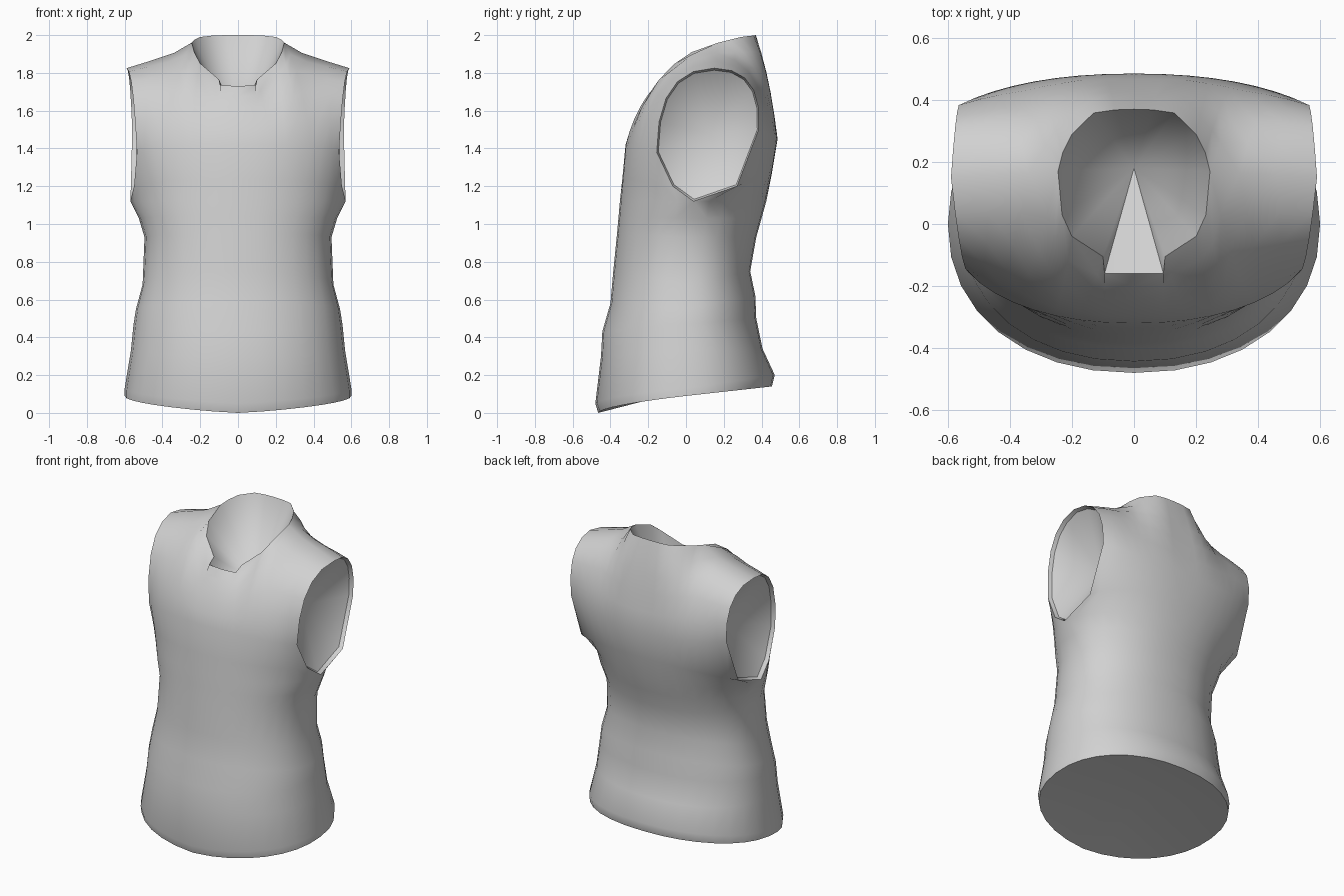
import bpy
import bmesh
from math import sin, cos, radians
from mathutils import Vector

default_cube = bpy.data.objects.get("Cube")
if default_cube:
    bpy.data.objects.remove(default_cube, do_unlink=True)

COLUMNS = 8
CURVE_STEPS = 5

# Torso rows below the armpit:
# half width, side y, side z, front y, front z, back y, back z
TORSO = [
    (.60, 0, .09, -.465, 0, .455, .14),
    (.60, 0, .13, -.48, .05, .47, .2),
    (.567, 0, .33, -.45, .3, .405, .34),
    (.553, 0, .47, -.443, .43, .372, .5),
    (.54, 0, .55, -.40, .58, .367, .62),
    (.505, 0, .68, -.385, .75, .34, .75),
    (.495, .01, .93, -.365, .95, .372, .93),
    (.525, .03, 1.03, -.357, 1.04, .4, 1.03),
    (.57, .04, 1.12, -.35, 1.12, .425, 1.12),
]

# Chest rows beside the armhole: half width, rim y, rim z, middle y, middle z, sweep
FRONT_CHEST = [(.55, -.07, 1.2, -.337, 1.24, 72), (.535, -.155, 1.38, -.32, 1.42, 62)]
BACK_CHEST = [(.567, .27, 1.2, .455, 1.27, 65), (.56, .385, 1.5, .485, 1.45, 50)]

# Neck rim from the middle to the shoulder, then the shoulder seam
FRONT_NECK = [(0, -.16, 1.73), (.095, -.16, 1.735), (.1, -.105, 1.765),
              (.2, -.04, 1.85), (.232, .03, 1.91)]
BACK_NECK = [(0, .37, 2), (.06, .368, 2), (.13, .358, 1.998),
             (.2, .29, 1.99), (.23, .23, 1.975)]
SHOULDER = [(.245, .17, 1.96), (.34, .165, 1.905), (.46, .16, 1.865), (.59, .15, 1.825)]


def mix(a, b, t):
    return a + (b - a) * t


def cross_row(width, side_y, side_z, mid_y, mid_z, sweep, rise=1):
    """Rounded row of points from the middle of the panel to its side."""
    full = radians(sweep)
    points = []
    for i in range(COLUMNS + 1):
        angle = full * i / COLUMNS
        across = (sin(angle) / sin(full)) ** .92
        depth = (1 - max(cos(angle), 0) ** .92) / (1 - max(cos(full), 0) ** .92)
        points.append(Vector((width * across, mix(mid_y, side_y, depth),
                              mix(mid_z, side_z, depth ** rise))))
    return points


def panel_rows(is_front):
    """All rows of one half panel, from hem to neck and shoulder."""
    rows = []
    for width, side_y, side_z, front_y, front_z, back_y, back_z in TORSO:
        mid_y, mid_z = (front_y, front_z) if is_front else (back_y, back_z)
        sweep = 82 if side_z > 1.1 else 90
        rise = .6 if is_front and side_z < .2 else 1
        rows.append(cross_row(width, side_y, side_z, mid_y, mid_z, sweep, rise))
    for row in FRONT_CHEST if is_front else BACK_CHEST:
        rows.append(cross_row(*row))

    # Curve each column over the chest to the neck or the shoulder seam
    start = rows[-1]
    end = [Vector(p) for p in (FRONT_NECK if is_front else BACK_NECK) + SHOULDER]
    for step in range(1, CURVE_STEPS + 1):
        t = step / CURVE_STEPS
        row = []
        for i, (a, b) in enumerate(zip(start, end)):
            s = i / COLUMNS
            pull_y = mix(.3, 0, s) if is_front else mix(.36, -.1, s)
            pull_z = mix(.58, 1, s ** 1.6)
            c = Vector((mix(a.x, b.x, .4), mix(a.y, b.y, pull_y), mix(a.z, b.z, pull_z)))
            row.append(a * (1 - t) ** 2 + c * 2 * t * (1 - t) + b * t * t)
        rows.append(row)
    return rows


def add_panel(bm, rows, side):
    grid = [[bm.verts.new((p.x * side, p.y, p.z)) for p in row] for row in rows]
    for low, high in zip(grid, grid[1:]):
        for i in range(COLUMNS):
            bm.faces.new((low[i], low[i + 1], high[i + 1], high[i]))


def add_lip(bm, edges, centre):
    """Turn the cloth inward around an armhole; returns the inner rim."""
    for edge in edges:
        edge.smooth = False
    made = bmesh.ops.extrude_edge_only(bm, edges=edges)["geom"]
    for vert in (v for v in made if isinstance(v, bmesh.types.BMVert)):
        vert.co.x *= .955
        vert.co.y = mix(vert.co.y, centre[1], .03)
        vert.co.z = mix(vert.co.z, centre[2], .03)
    return [e for e in made if isinstance(e, bmesh.types.BMEdge) and e.is_boundary]


def close_opening(bm, edges, centre):
    """Fan of triangles from an opening's rim to its centre."""
    hub = bm.verts.new(centre)
    for edge in edges:
        bm.faces.new((*edge.verts, hub))
        edge.smooth = False


# Vest body: front and back panels on both sides, welded at the seams
bm = bmesh.new()
for is_front in (True, False):
    rows = panel_rows(is_front)
    for side in (1, -1):
        add_panel(bm, rows, side)
bmesh.ops.remove_doubles(bm, verts=bm.verts[:], dist=.001)

# Sort the open rims, then close them
openings = {"hem": [], "left_arm": [], "right_arm": [], "neck": []}
for edge in bm.edges:
    if edge.is_boundary:
        middle = (edge.verts[0].co + edge.verts[1].co) / 2
        if middle.z < .3:
            openings["hem"].append(edge)
        elif abs(middle.x) > .4:
            openings["left_arm" if middle.x > 0 else "right_arm"].append(edge)
        else:
            openings["neck"].append(edge)
close_opening(bm, openings["hem"], (0, 0, .12))
close_opening(bm, openings["neck"], (0, .18, 1.52))
for name, side in (("left_arm", 1), ("right_arm", -1)):
    centre = (.36 * side, .13, 1.48)
    close_opening(bm, add_lip(bm, openings[name], centre), centre)
bmesh.ops.recalc_face_normals(bm, faces=bm.faces[:])

mesh = bpy.data.meshes.new("vest")
bm.to_mesh(mesh)
bm.free()
vest = bpy.data.objects.new("vest", mesh)
bpy.context.collection.objects.link(vest)

# Plain grey cloth
cloth = bpy.data.materials.new("grey_cloth")
cloth.use_nodes = True
colour = (.64, .64, .64, 1)
cloth.diffuse_color = colour
cloth.node_tree.nodes["Principled BSDF"].inputs["Base Color"].default_value = colour
mesh.materials.append(cloth)

# Smooth cloth with crisp rims
bpy.ops.object.select_all(action="DESELECT")
vest.select_set(True)
bpy.context.view_layer.objects.active = vest
bpy.ops.object.shade_smooth_by_angle(angle=radians(50))
